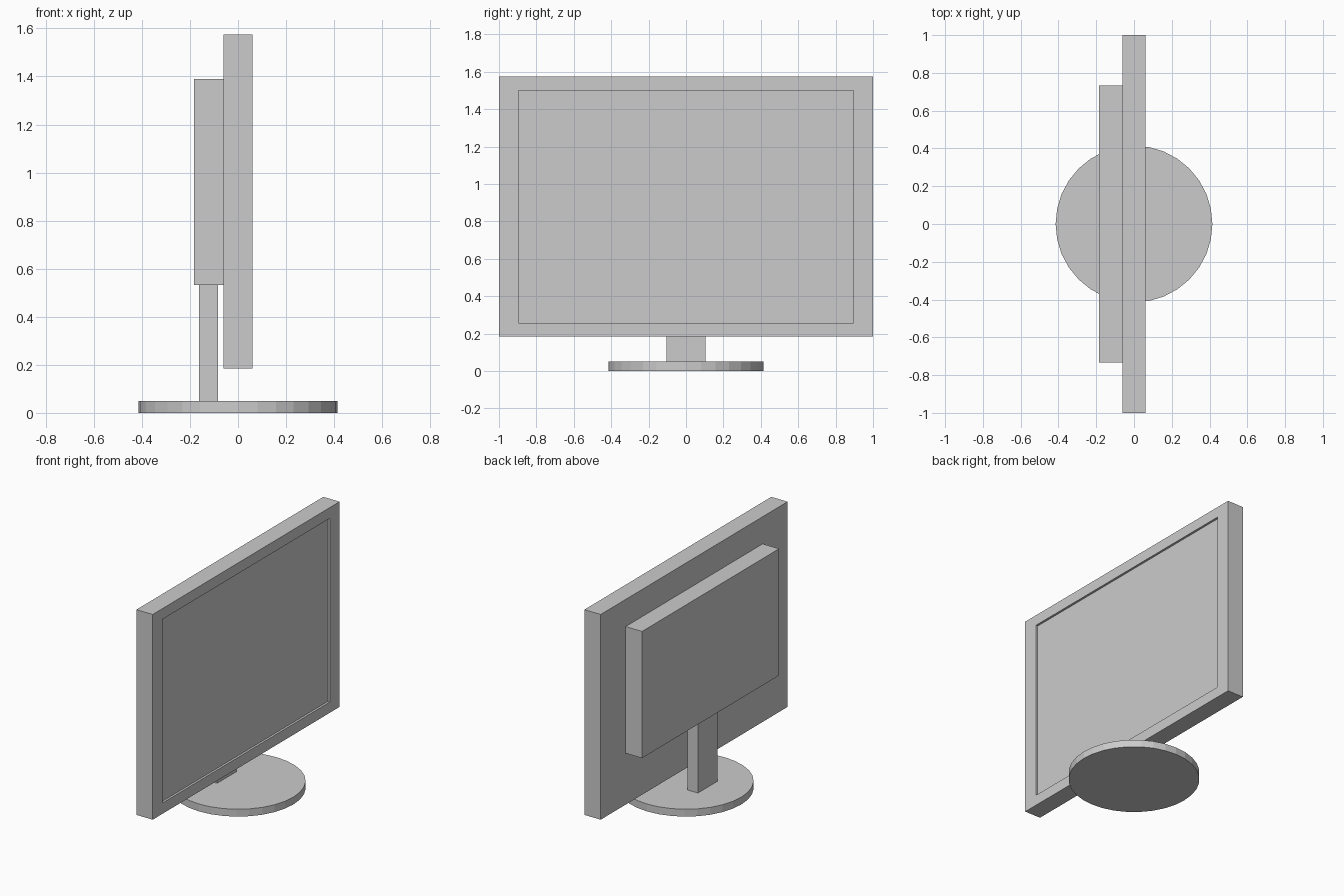
import bpy, bmesh
from mathutils import Vector

if "Cube" in bpy.data.objects:
    bpy.data.objects.remove(bpy.data.objects["Cube"])


def box(name, lo, hi):
    """Axis-aligned box between two corners."""
    lo, hi = Vector(lo), Vector(hi)
    bm = bmesh.new()
    bmesh.ops.create_cube(bm, size=1)
    bmesh.ops.scale(bm, vec=hi - lo, verts=bm.verts)
    bmesh.ops.translate(bm, vec=(lo + hi) / 2, verts=bm.verts)
    mesh = bpy.data.meshes.new(name)
    bm.to_mesh(mesh)
    bm.free()
    obj = bpy.data.objects.new(name, mesh)
    bpy.context.collection.objects.link(obj)
    return obj


# round base
bpy.ops.mesh.primitive_cylinder_add(vertices=32, radius=0.415, depth=0.05,
                                    location=(0, 0, 0.025))
bpy.context.object.name = "round_base"

# neck and rear housing
box("neck", (-0.163, -0.105, 0.05), (-0.083, 0.105, 0.532))
box("rear_housing", (-0.184, -0.733, 0.532), (-0.061, 0.733, 1.39))

# display panel with the screen recessed into its +x face
panel = box("display_panel", (-0.061, -1, 0.184), (0.061, 1, 1.574))
bm = bmesh.new()
bm.from_mesh(panel.data)
bm.normal_update()
face = max(bm.faces, key=lambda f: f.normal.x)
bmesh.ops.inset_individual(bm, faces=[face], thickness=0)
centre = face.calc_center_median()
for v in face.verts:
    v.co.y *= 0.895
    v.co.z = centre.z + (v.co.z - centre.z) * 0.895
screen = bmesh.ops.extrude_discrete_faces(bm, faces=[face])["faces"][0]
bmesh.ops.translate(bm, vec=(-0.015, 0, 0), verts=screen.verts)
bmesh.ops.recalc_face_normals(bm, faces=bm.faces)
bm.to_mesh(panel.data)
bm.free()
